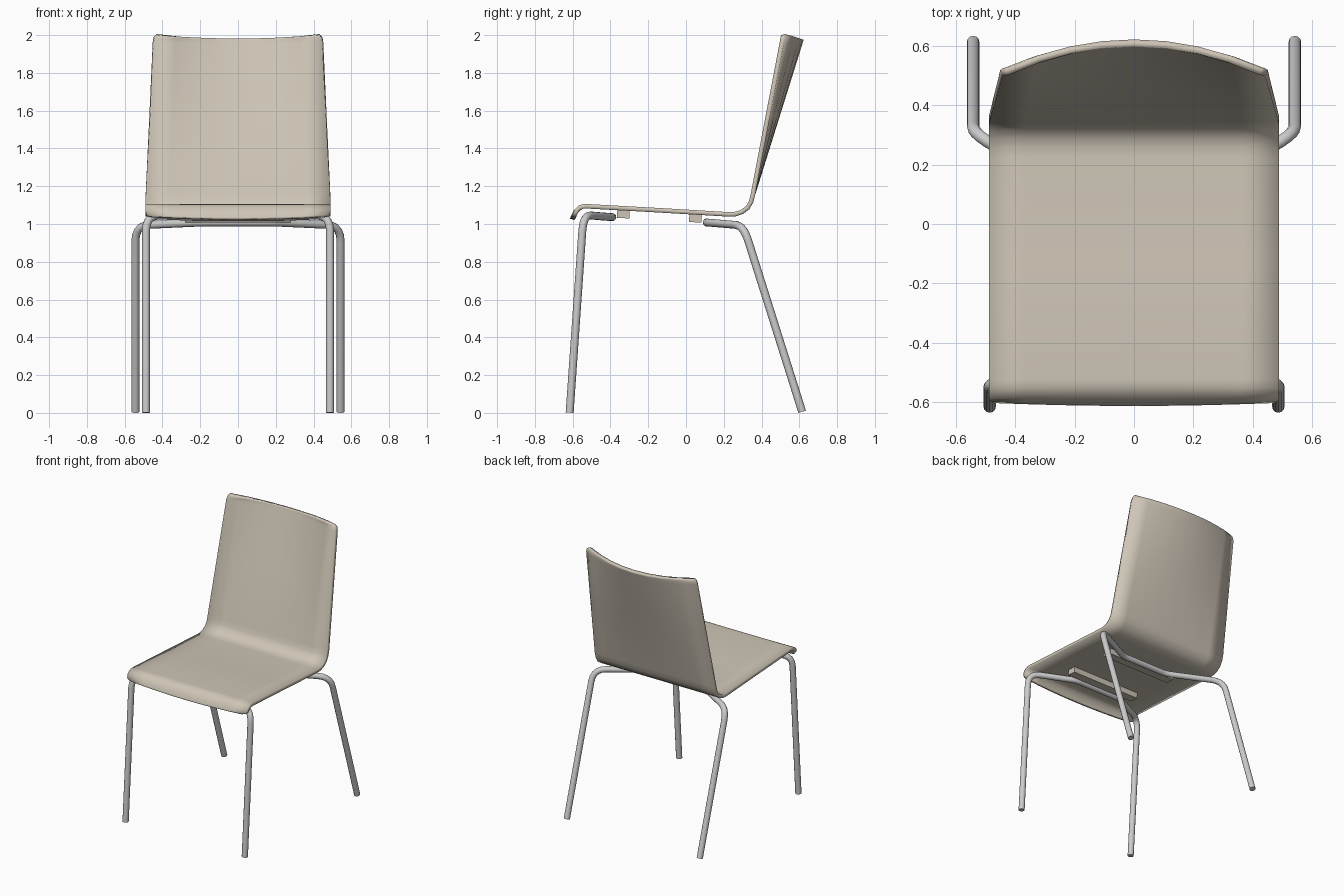
import bpy, bmesh
from mathutils import Vector

if "Cube" in bpy.data.objects:
    bpy.data.objects.remove(bpy.data.objects["Cube"])


def finish(obj, angle=0.6):
    bpy.ops.object.select_all(action='DESELECT')
    obj.select_set(True)
    bpy.context.view_layer.objects.active = obj
    bpy.ops.object.shade_smooth_by_angle(angle=angle)


wood = bpy.data.materials.new("beige_shell")
wood.diffuse_color = (0.62, 0.56, 0.47, 1)
wood.use_nodes = True
wood.node_tree.nodes["Principled BSDF"].inputs["Base Color"].default_value = wood.diffuse_color

# Seat shell: side profile as (y, z, half width), lip to top of backrest
profile = [
    (-0.605, 1.040, 0.455), (-0.603, 1.047, 0.476), (-0.598, 1.060, 0.487),
    (-0.588, 1.079, 0.49), (-0.572, 1.095, 0.49), (-0.552, 1.104, 0.49),
    (-0.525, 1.106, 0.49), (-0.13, 1.084, 0.49), (0.225, 1.063, 0.49),
    (0.258, 1.064, 0.49), (0.290, 1.074, 0.49), (0.317, 1.094, 0.49),
    (0.334, 1.123, 0.489), (0.343, 1.160, 0.488), (0.423, 1.58, 0.465),
    (0.497, 1.968, 0.444), (0.501, 1.990, 0.438), (0.503, 2.000, 0.423),
]
columns = 8
bm = bmesh.new()
rows = []
for y, z, w in profile:
    back = max(0, (z - 1.16) / 0.84)
    lip = max(0, (-0.55 - y) / 0.055)
    row = []
    for j in range(columns + 1):
        s = 2 * j / columns - 1
        bulge = 1 - s * s
        row.append(bm.verts.new((s * w,
                                 y + (0.097 * back - 0.009 * lip) * bulge,
                                 z - (0.018 * back + 0.012 * lip) * bulge)))
    rows.append(row)
for a, b in zip(rows, rows[1:]):
    for j in range(columns):
        bm.faces.new((a[j], a[j + 1], b[j + 1], b[j]))
mesh = bpy.data.meshes.new("seat_shell")
bm.to_mesh(mesh)
bm.free()
shell = bpy.data.objects.new("seat_shell", mesh)
bpy.context.collection.objects.link(shell)
mesh.materials.append(wood)
solid = shell.modifiers.new("thickness", 'SOLIDIFY')
solid.thickness = 0.024
solid.offset = -1
finish(shell)


def rounded_path(points, radii, steps=5):
    """Replace each inner corner with a smooth bend."""
    pts = [Vector(p) for p in points]
    out = [pts[0]]
    for i, r in enumerate(radii, 1):
        p = pts[i]
        a = p + (pts[i - 1] - p).normalized() * r
        b = p + (pts[i + 1] - p).normalized() * r
        for k in range(steps + 1):
            t = k / steps
            out.append(a * (1 - t) ** 2 + p * 2 * t * (1 - t) + b * t * t)
    out.append(pts[-1])
    return out


def leg_tube(name, half):
    """Bent tube: foot, knee and crossbar kink on +x, mirrored to -x."""
    points = half + [(-x, y, z) for x, y, z in reversed(half)]
    path = rounded_path(points, [0.085, 0.04, 0.04, 0.085])
    curve = bpy.data.curves.new(name, 'CURVE')
    curve.dimensions = '3D'
    curve.bevel_depth = 0.021
    curve.bevel_resolution = 4
    curve.use_fill_caps = True
    spline = curve.splines.new('POLY')
    spline.points.add(len(path) - 1)
    for sp, p in zip(spline.points, path):
        sp.co = (*p, 1)
    obj = bpy.data.objects.new(name, curve)
    bpy.context.collection.objects.link(obj)
    bpy.ops.object.select_all(action='DESELECT')
    obj.select_set(True)
    bpy.context.view_layer.objects.active = obj
    bpy.ops.object.convert(target='MESH')
    finish(bpy.context.view_layer.objects.active)


# Front and rear leg frames
leg_tube("front_legs", [(0.487, -0.616, 0.0015), (0.487, -0.543, 1.048), (0.19, -0.39, 1.036)])
leg_tube("rear_legs", [(0.543, 0.615, 0.006), (0.543, 0.304, 0.992), (0.19, 0.11, 1.008)])

# Support bars under the seat
for name, y, z in (("front_support_bar", -0.332, 1.054), ("rear_support_bar", 0.05, 1.032)):
    bpy.ops.mesh.primitive_cube_add(size=1, location=(0, y, z), rotation=(-0.058, 0, 0))
    bar = bpy.context.object
    bar.name = name
    bar.scale = (0.56, 0.066, 0.046)
    bar.data.materials.append(wood)
